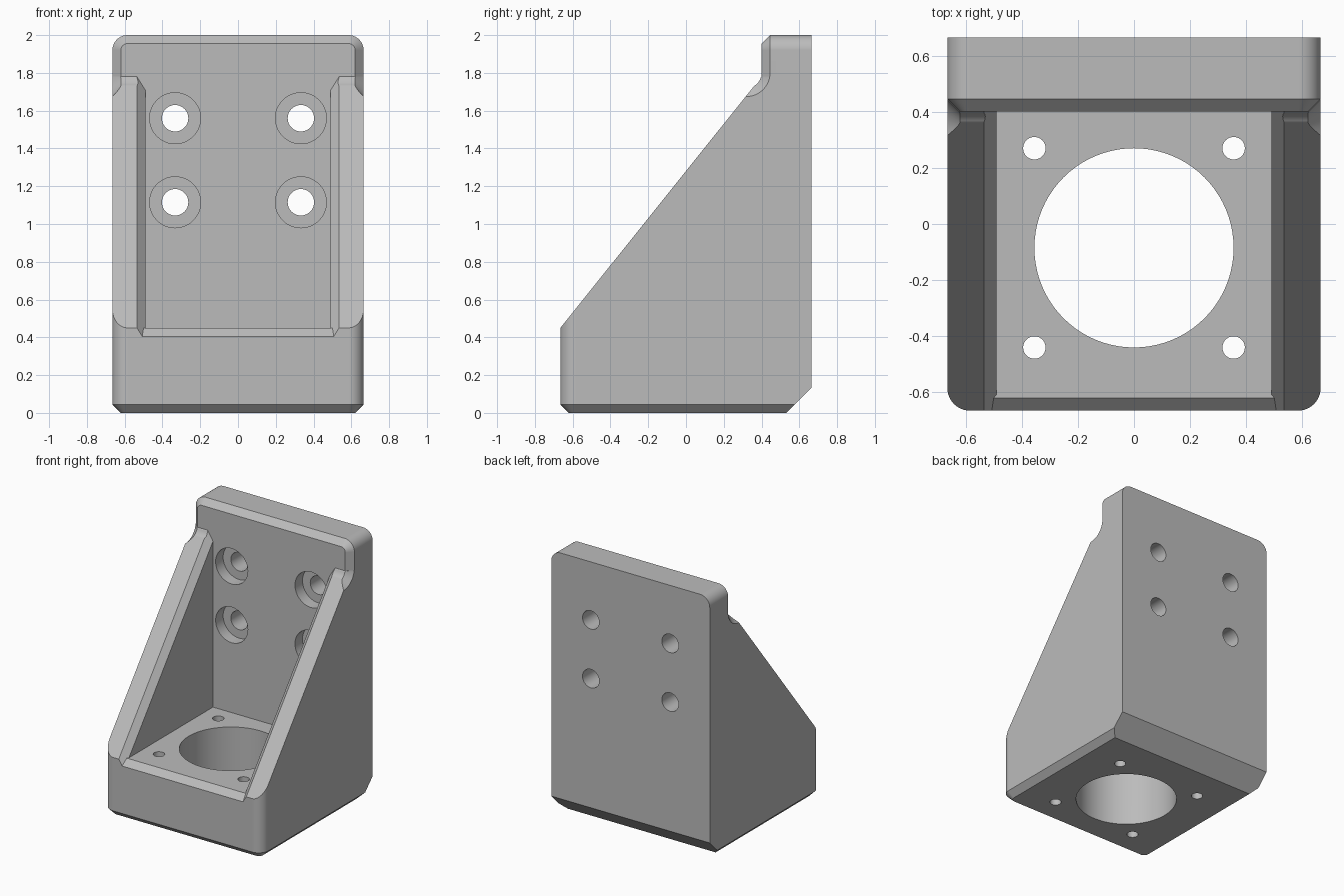
import bpy, bmesh, math
from mathutils import Vector

cube = bpy.data.objects.get("Cube")
if cube:
    bpy.data.objects.remove(cube, do_unlink=True)

HALF = 0.665          # half width and half depth
WALL = 0.40           # front face of the mounting wall
FLOOR = 0.45          # top of the motor plate
CH = 0.045            # edge chamfer
R = 0.08              # corner radius
STEPS = 12
SLOPE = Vector((0, WALL + HALF, 1.78 - FLOOR)).normalized()
SLOPE_OUT = Vector((0, -SLOPE.z, SLOPE.y))
SLOPE_START = Vector((0, -HALF, FLOOR))


def arc(cx, cy, r, start, end):
    return [(cx + r * math.cos(math.radians(start + (end - start) * i / STEPS)),
             cy + r * math.sin(math.radians(start + (end - start) * i / STEPS)))
            for i in range(STEPS + 1)]


def arch(w, top, base, r):
    """Outline with two rounded corners at the top and square ones at the base."""
    return ([(w, base)] + arc(w - r, top - r, r, 0, 90)
            + arc(r - w, top - r, r, 90, 180) + [(-w, base)])


def loft(name, rings, cuts=()):
    """Skin matching rings, then slice away the outside of each cutting plane."""
    bm = bmesh.new()
    loops = [[bm.verts.new(p) for p in ring] for ring in rings]
    n = len(loops[0])
    for a, b in zip(loops, loops[1:]):
        for i in range(n):
            j = (i + 1) % n
            bm.faces.new((a[i], a[j], b[j], b[i]))
    bm.faces.new(loops[0])
    bm.faces.new(loops[-1][::-1])
    for co, normal in cuts:
        geom = bm.verts[:] + bm.edges[:] + bm.faces[:]
        bmesh.ops.bisect_plane(bm, geom=geom, plane_co=co, plane_no=normal, clear_outer=True)
        bmesh.ops.holes_fill(bm, edges=[e for e in bm.edges if e.is_boundary], sides=0)
    bmesh.ops.recalc_face_normals(bm, faces=bm.faces[:])
    mesh = bpy.data.meshes.new(name)
    bm.to_mesh(mesh)
    bm.free()
    obj = bpy.data.objects.new(name, mesh)
    bpy.context.collection.objects.link(obj)
    return obj


def combine(target, tool, operation='DIFFERENCE'):
    tool.hide_render = True
    mod = target.modifiers.new(tool.name, 'BOOLEAN')
    mod.operation, mod.object, mod.solver = operation, tool, 'EXACT'
    bpy.context.view_layer.objects.active = target
    bpy.ops.object.modifier_apply(modifier=mod.name)
    bpy.data.objects.remove(tool, do_unlink=True)


def drill(target, a, b, r, sides=40):
    """Cut a round hole from point a to point b."""
    a, b = Vector(a), Vector(b)
    u = Vector((1, 0, 0))
    v = (b - a).normalized().cross(u)
    turns = [math.tau * i / sides for i in range(sides)]
    rings = [[p + u * r * math.cos(t) + v * r * math.sin(t) for t in turns] for p in (a, b)]
    combine(target, loft("hole_cutter", rings))


# Wedge body: rounded front corners, chamfered foot, sloped front, bevelled heel
plan = [(CH, 0), (0, CH), (0, 1.78)]
rings = [[(x, -v, z) for x, v in arch(HALF - d, HALF - d, -HALF, R - d)] for d, z in plan]
bracket = loft("motor_bracket", rings, [
    (SLOPE_START, SLOPE_OUT),
    (Vector((0, 0.53, 0)), Vector((0, 1, -1)).normalized())])

# Mounting wall with rounded top corners and chamfered front rim
plan = [(0, HALF), (0, WALL + CH), (CH, WALL)]
rings = [[(x, y, z) for x, z in arch(HALF - d, 2 - d, 1.2, R - d)] for d, y in plan]
combine(bracket, loft("mounting_wall", rings), 'UNION')

# Curved run-out where the rim chamfer meets the sloped side walls
rings = []
for x, d in ((-0.71, 0.09), (CH - HALF, 0), (HALF - CH, 0), (0.71, 0.09)):
    profile = [(-0.2, 1.85), (WALL + d, 1.85)] + arc(0.32, 1.8, R + d, 0, -90) + [(-0.2, 1.72 - d)]
    rings.append([(x, y, z) for y, z in profile])
combine(bracket, loft("runout_cutter", rings))

# Inner pocket: chamfered slope edges first, then the straight pocket
pocket = [(WALL, FLOOR), (CH - HALF, FLOOR), (-HALF, FLOOR - CH), (-0.8, FLOOR - CH - 0.135),
          (-0.8, 2.5), (WALL, 2.5)]
cuts = []
for side in (-1, 1):
    point = SLOPE_START + Vector((side * 0.535, 0, 0))
    cuts.append((point, (Vector((side, 0, 0)) - SLOPE_OUT).normalized()))
for name, w, planes in (("edge_cutter", 0.8, cuts), ("pocket_cutter", 0.49, ())):
    rings = [[(x, y, z) for y, z in pocket] for x in (-w, w)]
    combine(bracket, loft(name, rings, planes))

# Motor opening and its four screw holes through the floor
drill(bracket, (0, -0.085, -0.1), (0, -0.085, 0.6), 0.355, 80)
for x in (-0.355, 0.355):
    for y in (-0.44, 0.27):
        drill(bracket, (x, y, -0.1), (x, y, 0.6), 0.04)

# Counterbored mounting holes through the wall
for x in (-0.333, 0.333):
    for z in (1.115, 1.56):
        drill(bracket, (x, 0.3, z), (x, WALL + 0.09, z), 0.135, 48)
        drill(bracket, (x, 0.3, z), (x, 0.8, z), 0.07)

# Single grey finish
grey = bpy.data.materials.new("light_grey")
grey.use_nodes = True
colour = (0.5, 0.5, 0.5, 1)
grey.diffuse_color = colour
grey.node_tree.nodes["Principled BSDF"].inputs["Base Color"].default_value = colour
bracket.data.materials.clear()
bracket.data.materials.append(grey)
for face in bracket.data.polygons:
    face.material_index = 0

# Smooth curved faces, keep edges crisp
bpy.ops.object.select_all(action='DESELECT')
bracket.select_set(True)
bpy.context.view_layer.objects.active = bracket
bpy.ops.object.shade_smooth_by_angle(angle=math.radians(25))
weighted = bracket.modifiers.new("even_normals", 'WEIGHTED_NORMAL')
weighted.keep_sharp = True
